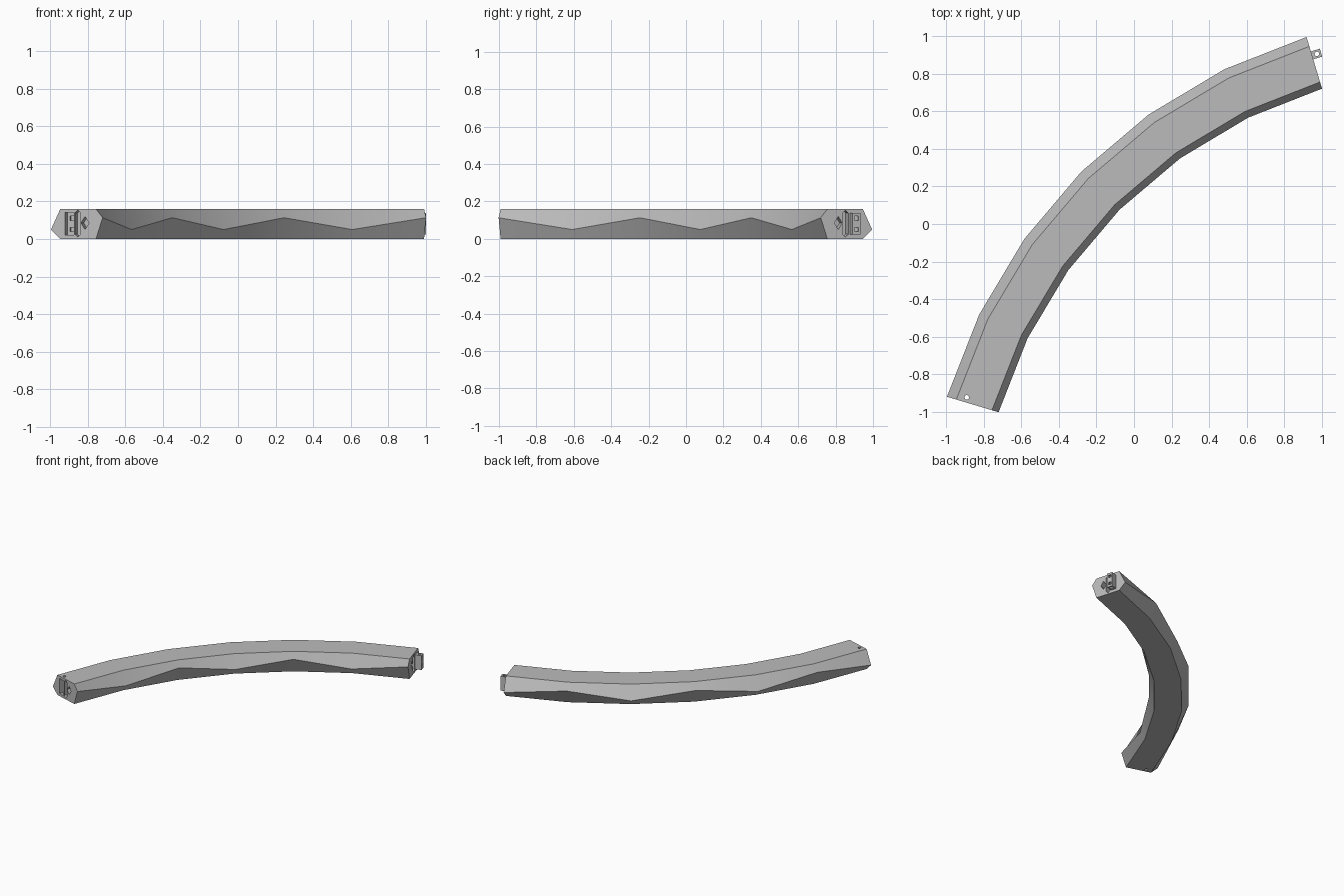
import bpy, bmesh, math
from mathutils import Vector

cube = bpy.data.objects.get("Cube")
if cube:
    bpy.data.objects.remove(cube, do_unlink=True)

grey = bpy.data.materials.new("plain grey")
grey.use_nodes = True
grey.diffuse_color = (0.5, 0.5, 0.5, 1)
grey.node_tree.nodes["Principled BSDF"].inputs["Base Color"].default_value = (0.5, 0.5, 0.5, 1)

CENTRE = Vector((1.74, -1.74, 0))
START, STEP, RINGS = math.radians(163.3), math.radians(-9.43), 7
END = START + STEP * (RINGS - 1)
HEIGHT = 0.16


def place(r, z, angle, along=0.0):
    """Point at radius r and height z, moved along the direction of travel."""
    out = Vector((math.cos(angle), math.sin(angle), 0))
    travel = Vector((math.sin(angle), -math.cos(angle), 0))
    return CENTRE + out * r + travel * along + Vector((0, 0, z))


def loft(name, loops):
    """Closed solid through a list of equal point loops."""
    bm = bmesh.new()
    rows = [[bm.verts.new(p) for p in loop] for loop in loops]
    n = len(rows[0])
    for a, b in zip(rows, rows[1:]):
        for i in range(n):
            j = (i + 1) % n
            bm.faces.new((a[i], a[j], b[j], b[i]))
    bm.faces.new(rows[0][::-1])
    bm.faces.new(rows[-1])
    bmesh.ops.recalc_face_normals(bm, faces=bm.faces)
    mesh = bpy.data.meshes.new(name)
    bm.to_mesh(mesh)
    bm.free()
    mesh.materials.append(grey)
    obj = bpy.data.objects.new(name, mesh)
    bpy.context.collection.objects.link(obj)
    return obj


def prism(name, outline, angle, t0, t1):
    return loft(name, [[place(r, z, angle, t) for r, z in outline] for t in (t0, t1)])


def rect(r, z, w, h):
    return [(r - w / 2, z - h / 2), (r + w / 2, z - h / 2),
            (r + w / 2, z + h / 2), (r - w / 2, z + h / 2)]


def pin_hole(r, angle, along):
    pts = [(0.012 * math.cos(k * math.tau / 12), 0.012 * math.sin(k * math.tau / 12)) for k in range(12)]
    return loft("pin_cutter", [[place(r + x, z, angle, along + y) for x, y in pts]
                               for z in (-0.05, HEIGHT + 0.05)])


def cut(target, cutter):
    mod = target.modifiers.new("cut", 'BOOLEAN')
    mod.operation, mod.solver, mod.object = 'DIFFERENCE', 'EXACT', cutter
    cutter.hide_render = True
    bpy.context.view_layer.objects.active = target
    bpy.ops.object.modifier_apply(modifier=mod.name)
    bpy.data.objects.remove(cutter, do_unlink=True)


# Curved bar: six-sided section whose side ridges zigzag in height
loops = []
for k in range(RINGS):
    low, high = (0.05, 0.113) if k % 2 == 0 else (0.113, 0.05)
    section = [(2.804, 0), (2.856, low), (2.804, HEIGHT),
               (2.606, HEIGHT), (2.569, high), (2.606, 0)]
    loops.append([place(r, z, START + STEP * k) for r, z in section])
bar = loft("curved_bar", loops)

# Slot and diamond recesses in both end faces
PEG_R, SLOT_R, DIAMOND_R, MID = 2.754, 2.707, 2.667, 0.08
slot = [(SLOT_R - 0.016, 0.025), (SLOT_R, 0.01), (SLOT_R + 0.016, 0.025),
        (SLOT_R + 0.016, 0.138), (SLOT_R, 0.153), (SLOT_R - 0.016, 0.138)]
diamond = [(DIAMOND_R - 0.022, 0.085), (DIAMOND_R, 0.05),
           (DIAMOND_R + 0.022, 0.085), (DIAMOND_R, 0.12)]
for angle, t0, t1 in ((START, -0.03, 0.05), (END, -0.05, 0.03)):
    for outline in (slot, diamond):
        cut(bar, prism("recess_cutter", outline, angle, t0, t1))

# Pocket with its pin hole at the start of the bar
cut(bar, prism("pocket_cutter", rect(PEG_R, MID, 0.05, 0.12), START, -0.03, 0.05))
for z in (0.05, 0.11):
    cut(bar, prism("socket_cutter", rect(PEG_R, z, 0.022, 0.022), START, 0.03, 0.07))
cut(bar, pin_hole(PEG_R, START, 0.027))

# Matching tab at the far end
tab = prism("joining_tab", rect(PEG_R, MID, 0.044, 0.114), END, -0.01, 0.05)
cut(tab, pin_hole(PEG_R, END, 0.027))
for z in (0.05, 0.11):
    cut(tab, prism("socket_cutter", rect(PEG_R, z, 0.022, 0.022), END, 0.035, 0.07))

# Soft bends along the bar, sharp ridges kept
bpy.ops.object.select_all(action='DESELECT')
bar.select_set(True)
bpy.context.view_layer.objects.active = bar
bpy.ops.object.shade_smooth_by_angle(angle=math.radians(30))
